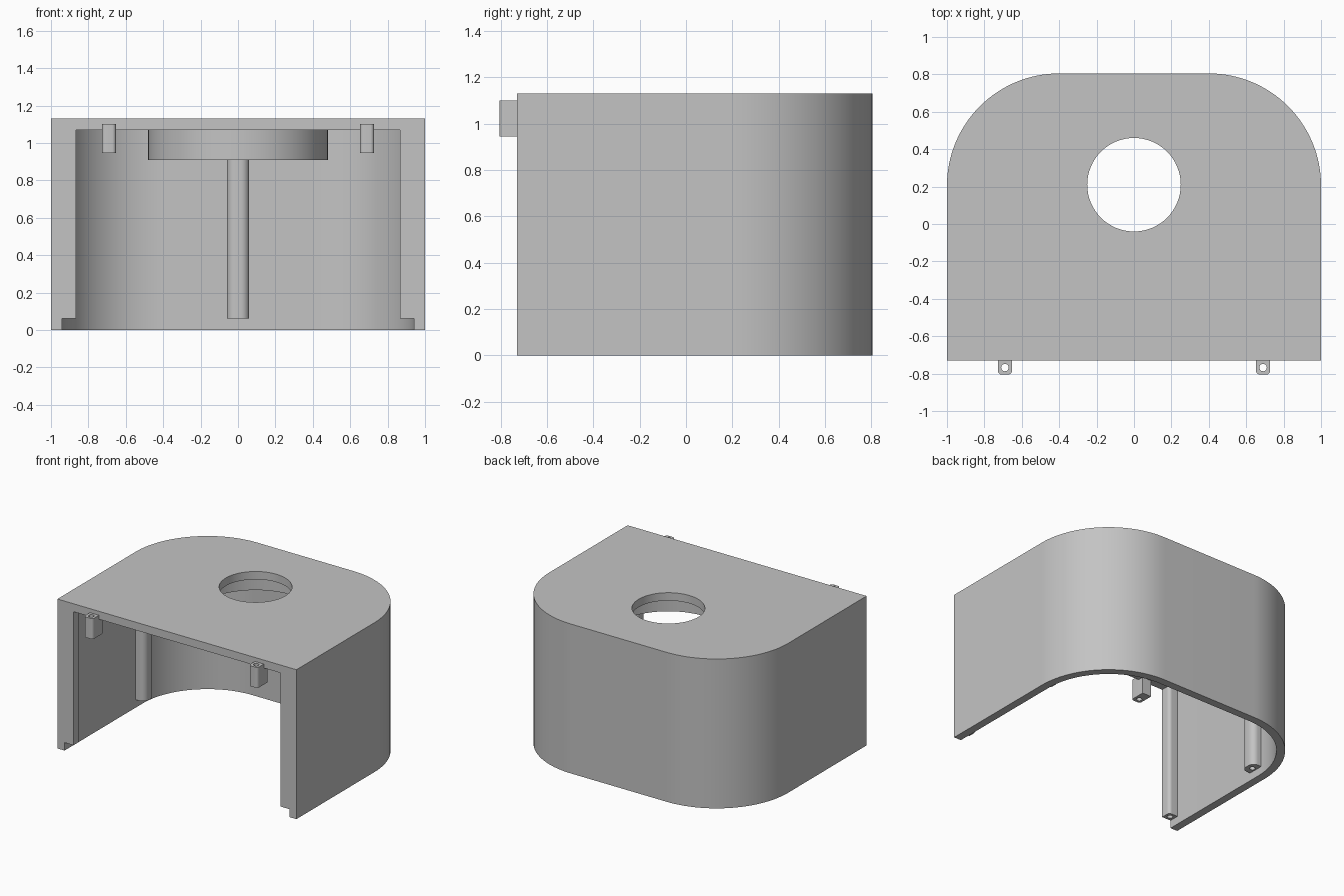
import bpy
import bmesh
import math
from mathutils import Vector

cube = bpy.data.objects.get("Cube")
if cube:
    bpy.data.objects.remove(cube, do_unlink=True)

grey = bpy.data.materials.new("light grey plastic")
grey.use_nodes = True
COLOUR = (0.55, 0.55, 0.55, 1)
grey.diffuse_color = COLOUR
grey.node_tree.nodes["Principled BSDF"].inputs["Base Color"].default_value = COLOUR

FRONT, BACK, TOP, WALL = -0.73, 0.805, 1.13, 0.06
CEILING = TOP - WALL
INNER = 1 - WALL
HOLE_Y = 0.21
LUG = 0.075  # width of lugs, and how far posts stand off the wall


def rounded(corners, steps=16):
    """Outline from right-angled corners (x, y, radius)."""
    pts = []
    for i, (x, y, r) in enumerate(corners):
        p = Vector((x, y))
        if r == 0:
            pts.append(p)
            continue
        a = (Vector(corners[i - 1][:2]) - p).normalized()
        b = (Vector(corners[(i + 1) % len(corners)][:2]) - p).normalized()
        centre = p + r * (a + b)
        for k in range(steps + 1):
            t = math.pi / 2 * k / steps
            pts.append(centre - r * (b * math.cos(t) + a * math.sin(t)))
    return pts


def circle(x, y, r, n=64):
    return [Vector((x + r * math.cos(2 * math.pi * k / n),
                    y + r * math.sin(2 * math.pi * k / n))) for k in range(n)]


def prism(name, outline, z0, z1):
    bm = bmesh.new()
    base = bm.faces.new([bm.verts.new((p.x, p.y, z0)) for p in outline])
    ext = bmesh.ops.extrude_face_region(bm, geom=[base])
    moved = [v for v in ext["geom"] if isinstance(v, bmesh.types.BMVert)]
    bmesh.ops.translate(bm, verts=moved, vec=(0, 0, z1 - z0))
    bmesh.ops.recalc_face_normals(bm, faces=bm.faces[:])
    mesh = bpy.data.meshes.new(name)
    bm.to_mesh(mesh)
    bm.free()
    mesh.materials.append(grey)
    obj = bpy.data.objects.new(name, mesh)
    bpy.context.collection.objects.link(obj)
    return obj


def select(obj):
    bpy.ops.object.select_all(action="DESELECT")
    obj.select_set(True)
    bpy.context.view_layer.objects.active = obj


def cut(obj, outline, z0, z1):
    cutter = prism("cutter", outline, z0, z1)
    mod = obj.modifiers.new("cut", "BOOLEAN")
    mod.operation, mod.solver, mod.object = "DIFFERENCE", "EXACT", cutter
    select(obj)
    bpy.ops.object.modifier_apply(modifier=mod.name)
    bpy.data.objects.remove(cutter, do_unlink=True)


def smooth(obj):
    select(obj)
    bpy.ops.object.shade_smooth_by_angle(angle=math.radians(30))


def d_shape(half_x, half_y):
    return half_x, half_y


# Shell: closed top, rounded back corners, open front and bottom
shell = prism("shell", rounded([(-1, FRONT, 0), (1, FRONT, 0),
                                (1, BACK, 0.6), (-1, BACK, 0.6)], 32), 0, TOP)
back_in = BACK - WALL
cut(shell, rounded([(-INNER, -1, 0), (INNER, -1, 0),
                    (INNER, back_in, 0.54), (-INNER, back_in, 0.54)], 32), -0.1, CEILING)
cut(shell, circle(0, HOLE_Y, 0.25), 1, 1.3)
smooth(shell)

# Collar ring hanging under the round opening
collar = prism("collar", circle(0, HOLE_Y, 0.48, 96), 0.91, CEILING)
cut(collar, circle(0, HOLE_Y, 0.42, 96), 0.8, 1.2)
smooth(collar)

# Screw post on the back wall
y0 = back_in - LUG
back_post = prism("back_post", rounded([(-0.06, y0, 0.045), (0.06, y0, 0.045),
                                        (0.06, back_in + 0.02, 0),
                                        (-0.06, back_in + 0.02, 0)], 8), WALL, CEILING)
cut(back_post, circle(0, y0 + 0.045, 0.02, 20), 0, 0.3)
smooth(back_post)

for side, s in (("left", 1), ("right", -1)):
    # Screw post on the side wall
    x0, x1 = s * (INNER - LUG), s * (INNER + 0.02)
    post = prism(side + "_post", rounded([(x0, 0.12, 0.045), (x1, 0.12, 0),
                                          (x1, 0.24, 0), (x0, 0.24, 0.045)], 8), WALL, CEILING)
    cut(post, circle(x0 + s * 0.045, 0.18, 0.02, 20), 0, 0.3)
    smooth(post)

    # Screw post flush with the front edge
    x1 = s * INNER
    y1 = FRONT + LUG
    post = prism(side + "_front_post", rounded([(x0, FRONT, 0), (x1, FRONT, 0),
                                                (x1, y1, 0), (x0, y1, 0.025)], 8), WALL, CEILING)
    cut(post, circle(x0 + s * 0.038, FRONT + 0.038, 0.02, 20), 0, 0.3)
    smooth(post)

    # Lug projecting from the front under the top plate
    xc, h, y0 = s * 0.69, LUG / 2, FRONT - LUG
    lug = prism(side + "_lug", rounded([(xc - h, y0, 0.02), (xc + h, y0, 0.02),
                                        (xc + h, y0 + 0.12, 0), (xc - h, y0 + 0.12, 0)], 8), 0.945, 1.1)
    cut(lug, circle(xc, y0 + h, 0.02, 20), 0.9, 1.2)
    smooth(lug)
